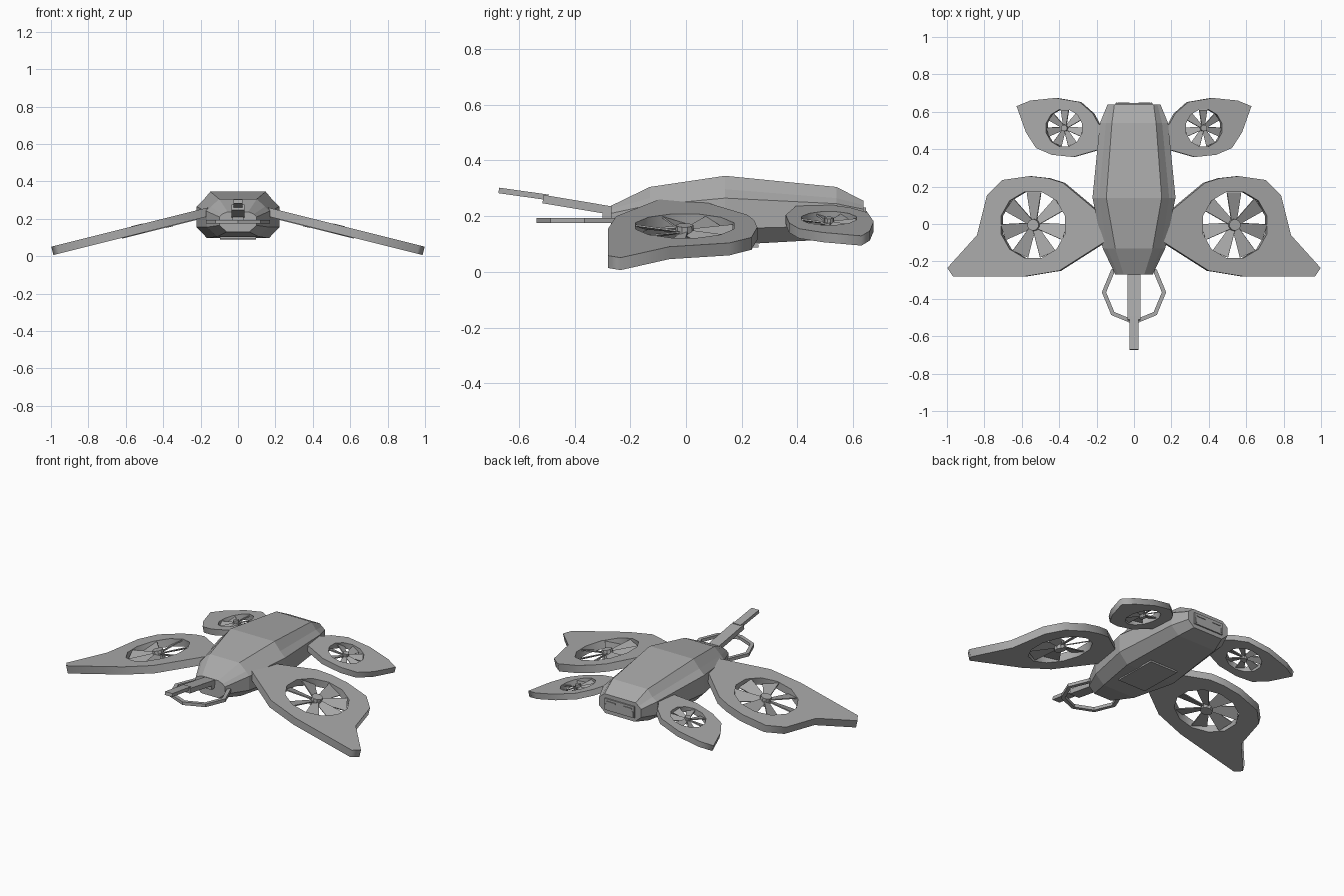
import bpy, bmesh, math
from mathutils import Matrix, Vector

if "Cube" in bpy.data.objects:
    bpy.data.objects.remove(bpy.data.objects["Cube"])

grey = bpy.data.materials.new("hull_grey")
grey.diffuse_color = (0.4, 0.4, 0.4, 1)
grey.use_nodes = True
grey.node_tree.nodes["Principled BSDF"].inputs["Base Color"].default_value = grey.diffuse_color


def finish(name, bm, matrix=None, mirror=False):
    if matrix:
        bm.transform(matrix)
    bmesh.ops.recalc_face_normals(bm, faces=bm.faces)
    me = bpy.data.meshes.new(name)
    bm.to_mesh(me)
    bm.free()
    me.materials.append(grey)
    ob = bpy.data.objects.new(name, me)
    bpy.context.collection.objects.link(ob)
    if mirror:
        ob.modifiers.new("mirror", 'MIRROR')
    return ob


def loft(bm, rings, closed=False):
    """Skin a list of equal point rings, capping the ends unless closed."""
    vs = [[bm.verts.new(p) for p in r] for r in rings]
    n = len(vs[0])
    pairs = list(zip(vs, vs[1:])) + ([(vs[-1], vs[0])] if closed else [])
    for a, b in pairs:
        for i in range(n):
            j = (i + 1) % n
            bm.faces.new((a[i], a[j], b[j], b[i]))
    if not closed:
        bm.faces.new(vs[0])
        bm.faces.new(vs[-1])


def box(name, size, centre, pitch=0):
    bm = bmesh.new()
    bmesh.ops.create_cube(bm, size=1)
    m = Matrix.Translation(centre) @ Matrix.Rotation(pitch, 4, 'X') @ Matrix.Diagonal((*size, 1))
    return finish(name, bm, m)


# Fuselage: stations along y, each a half section of (half width, z)
stations = [
    (-0.27, [(.055, .237), (.085, .225), (.10, .21), (.10, .165), (.06, .13)]),
    (-0.13, [(.10, .305), (.145, .265), (.167, .24), (.167, .155), (.11, .105)]),
    (0.14, [(.148, .345), (.188, .297), (.222, .265), (.222, .155), (.165, .096)]),
    (0.54, [(.118, .305), (.15, .265), (.182, .245), (.182, .165), (.13, .118)]),
    (0.638, [(.105, .255), (.125, .24), (.142, .225), (.142, .175), (.10, .138)]),
]
bm = bmesh.new()
loft(bm, [[(x, y, z) for x, z in s] + [(-x, y, z) for x, z in reversed(s)]
          for y, s in stations])
finish("fuselage", bm)

# Rear panel with vents, and belly hatch
box("rear_panel", (.20, .012, .07), (0, .64, .197))
for s in (-1, 1):
    box("rear_vent", (.06, .008, .008), (s * .055, .646, .215))
    box("rear_latch", (.008, .008, .03), (s * .092, .646, .185))
box("belly_hatch", (.19, .28, .01), (0, .12, .0955), math.radians(-1))

# Nose gun in two stepped lengths, with mount
box("gun_base", (.068, .26, .03), (0, -.385, .24), math.radians(-9.5))
box("gun_barrel", (.05, .18, .02), (0, -.583, .28), math.radians(-8))
box("gun_mount", (.06, .06, .05), (0, -.27, .21))

# Octagonal nose guard ring
bm = bmesh.new()
ring = []
for i in range(8):
    a = i * math.pi / 4
    ring.append([(r * math.cos(a), -.365 + r * math.sin(a), z)
                 for r, z in ((.172, .175), (.172, .194), (.149, .194), (.149, .175))])
loft(bm, ring, closed=True)
finish("nose_guard", bm)

# Wings droop outward; outlines are laid flat, then tilted about the root
DROOP = math.radians(14)


def wing(name, outline, hub, radius, root_z, thick):
    tilt = Matrix.Translation((.2, 0, root_z)) @ Matrix.Rotation(DROOP, 4, 'Y')

    def flat(x, y):
        return ((x - .2) / math.cos(DROOP), y)

    # Plate with round duct cut through it
    cu = bpy.data.curves.new(name + "_outline", 'CURVE')
    cu.dimensions, cu.fill_mode, cu.extrude = '2D', 'BOTH', thick / 2
    hx, hy = flat(*hub)
    duct = [(hx + radius * math.cos(math.tau * (i + .5) / 12),
             hy + radius * math.sin(math.tau * (i + .5) / 12)) for i in range(12)]
    for pts in ([flat(*p) for p in outline], duct):
        sp = cu.splines.new('POLY')
        sp.points.add(len(pts) - 1)
        for p, (x, y) in zip(sp.points, pts):
            p.co = (x, y, 0, 1)
        sp.use_cyclic_u = True
    tmp = bpy.data.objects.new(name + "_outline", cu)
    bpy.context.collection.objects.link(tmp)
    bpy.context.view_layer.update()
    bm = bmesh.new()
    bm.from_mesh(tmp.evaluated_get(bpy.context.evaluated_depsgraph_get()).to_mesh())
    bpy.data.objects.remove(tmp)
    bmesh.ops.remove_doubles(bm, verts=bm.verts, dist=1e-5)
    finish(name, bm, tilt @ Matrix.Translation((0, 0, -thick / 2)), True)

    # Rotor: hub and seven pitched, flaring blades
    place = tilt @ Matrix.Translation((hx, hy, -thick / 2))
    bm = bmesh.new()
    bmesh.ops.create_cone(bm, cap_ends=True, segments=10, radius1=radius * .19,
                          radius2=radius * .17, depth=thick * 1.1)
    finish(name + "_hub", bm, place, True)
    bm = bmesh.new()
    for i in range(7):
        turn = Matrix.Rotation(math.tau * i / 7 + math.pi / 2, 4, 'Z') @ \
            Matrix.Rotation(math.radians(20), 4, 'X')
        rings = []
        for r, w in ((.1, .09), (.95, .25)):
            rings.append([turn @ Vector((radius * r, radius * w * sy, .003 * sz))
                          for sy, sz in ((-1, -1), (1, -1), (1, 1), (-1, 1))])
        loft(bm, rings)
    finish(name + "_blades", bm, place, True)


wing("front_wing",
     [(.15, .03), (.20, .07), (.38, .22), (.46, .245), (.56, .256), (.705, .235),
      (.786, .155), (.84, -.06), (.998, -.235), (.968, -.28), (.583, -.28),
      (.40, -.25), (.18, -.11), (.15, -.09)],
     (.54, -.005), .183, .25, .046)
wing("rear_wing",
     [(.13, .50), (.19, .535), (.22, .59), (.29, .652), (.42, .674), (.555, .66),
      (.628, .63), (.578, .49), (.524, .406), (.44, .37), (.326, .358),
      (.18, .40), (.13, .42)],
     (.374, .513), .102, .236, .036)
